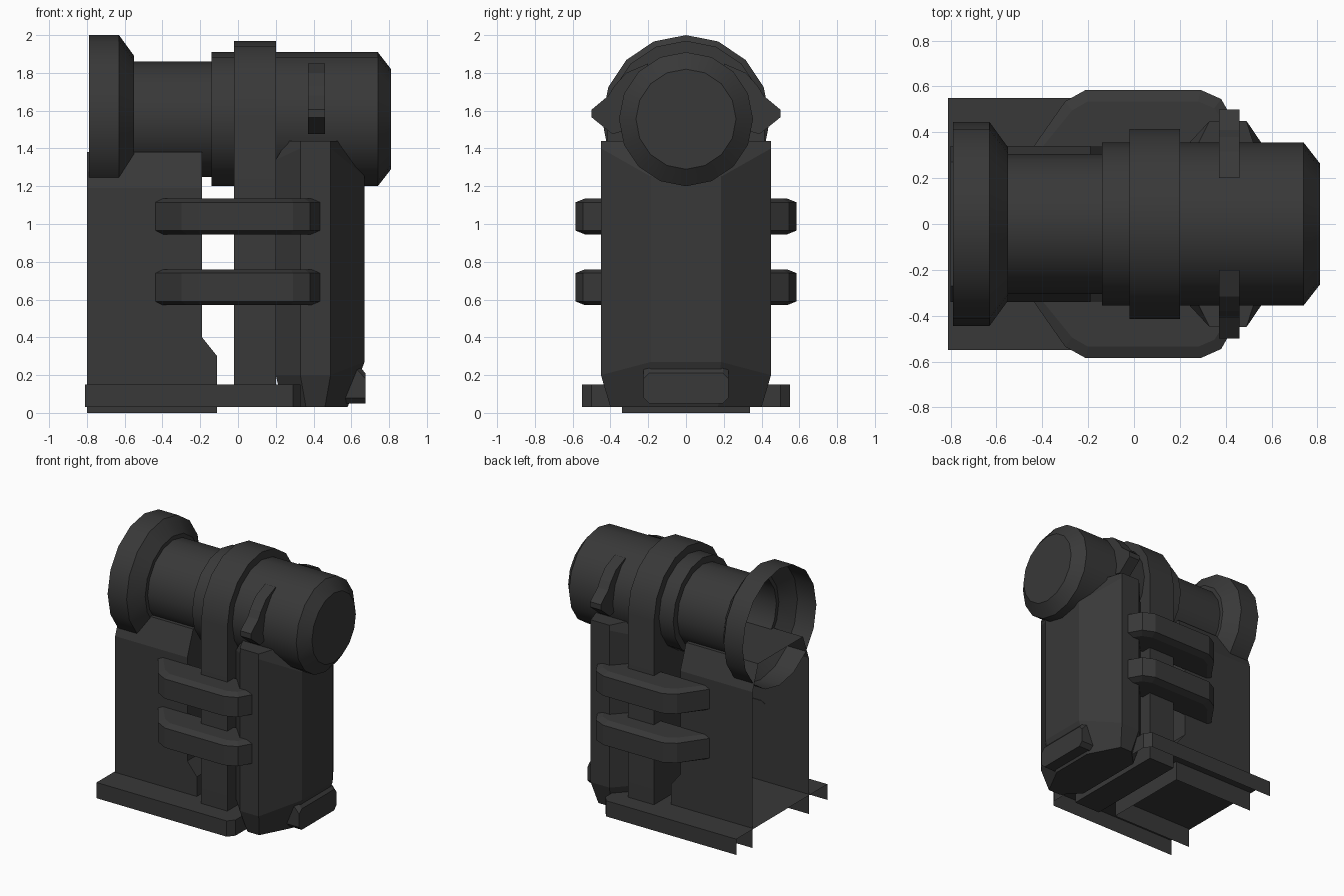
import bpy, bmesh, math

if "Cube" in bpy.data.objects:
    bpy.data.objects.remove(bpy.data.objects["Cube"])

dark = bpy.data.materials.new("dark_grey")
dark.diffuse_color = (0.04, 0.04, 0.04, 1)
dark.use_nodes = True
dark.node_tree.nodes["Principled BSDF"].inputs["Base Color"].default_value = dark.diffuse_color


def loft(name, loops, closed=True, cap_start=True, cap_end=True, smooth=False):
    """Skin a list of equal-length 3D point loops."""
    bm = bmesh.new()
    rows = [[bm.verts.new(p) for p in loop] for loop in loops]
    n = len(rows[0])
    for a, b in zip(rows, rows[1:]):
        for i in range(n if closed else n - 1):
            j = (i + 1) % n
            bm.faces.new((a[i], a[j], b[j], b[i]))
    if cap_start:
        bm.faces.new(rows[0][::-1])
    if cap_end:
        bm.faces.new(rows[-1])
    bmesh.ops.recalc_face_normals(bm, faces=bm.faces[:])
    me = bpy.data.meshes.new(name)
    bm.to_mesh(me)
    bm.free()
    me.materials.append(dark)
    ob = bpy.data.objects.new(name, me)
    bpy.context.collection.objects.link(ob)
    if smooth:
        bpy.ops.object.select_all(action='DESELECT')
        ob.select_set(True)
        bpy.context.view_layer.objects.active = ob
        bpy.ops.object.shade_smooth_by_angle(angle=math.radians(30))
    return ob


AXIS_Z = 1.555


def ring(x, r, n=16):
    return [(x, r * math.sin(2 * math.pi * i / n), AXIS_Z + r * math.cos(2 * math.pi * i / n))
            for i in range(n)]


def mirrored(half):
    """Close a plan outline (x, y, z) across y = 0."""
    return half + [(x, -y, z) for x, y, z in reversed(half)]


# Tube with flared open mouth, stepped body and chamfered closed end
loft("tube", [ring(x, r) for x, r in (
    (-0.79, 0.445), (-0.63, 0.445), (-0.55, 0.335), (-0.55, 0.305),
    (-0.14, 0.305), (-0.14, 0.355), (0.74, 0.355), (0.81, 0.265))],
    cap_start=False, smooth=True)

# Strap arching over the tube and running down to the base
arch = [(0.415 * math.cos(math.pi * i / 8), AXIS_Z + 0.415 * math.sin(math.pi * i / 8))
        for i in range(9)]
strap = [(0.415, 0.03)] + arch + [(-0.415, 0.03)]
loft("strap", [[(x, y, z) for y, z in strap] for x in (-0.02, 0.20)], smooth=True)

# Left box: open at its outer end and underneath, with sloped roof edges
loft("left_box", [[(-0.80, -y, z), (x, -y, z), (x, y, z), (-0.80, y, z)] for x, y, z in (
    (-0.11, 0.34, 0), (-0.11, 0.34, 0.30), (-0.19, 0.34, 0.40),
    (-0.19, 0.34, 1.19), (-0.19, 0.27, 1.38))],
    closed=False, cap_start=False)

# Base plate with hanging skirt, open on the left
base = [(-0.81, -0.55), (0.29, -0.55), (0.33, -0.50), (0.33, 0.50), (0.29, 0.55), (-0.81, 0.55)]
loft("base_plate", [[(x, y, z) for x, y in base] for z in (0.03, 0.15)],
     closed=False, cap_start=False)

# Right housing: faceted plan, tapered foot and bevelled top
loft("right_housing", [mirrored(h) for h in (
    [(0.24, 0.28, 0.03), (0.36, 0.40, 0.03), (0.46, 0.40, 0.03), (0.58, 0.17, 0.03)],
    [(0.20, 0.31, 0.20), (0.33, 0.45, 0.20), (0.49, 0.45, 0.20), (0.67, 0.185, 0.27)],
    [(0.20, 0.31, 1.34), (0.33, 0.45, 1.40), (0.49, 0.45, 1.40), (0.67, 0.185, 1.25)],
    [(0.26, 0.31, 1.44), (0.33, 0.45, 1.44), (0.49, 0.45, 1.44), (0.575, 0.185, 1.44)])])


# Latch block at the foot of the housing
def latch_section(x, w, z0, z1, c=0.03):
    return [(x, y, z) for y, z in (
        (-w + c, z0), (w - c, z0), (w, z0 + c), (w, z1 - c),
        (w - c, z1), (-w + c, z1), (-w, z1 - c), (-w, z0 + c))]


loft("latch", [latch_section(0.50, 0.225, 0.05, 0.26),
               latch_section(0.63, 0.225, 0.05, 0.26),
               latch_section(0.675, 0.225, 0.05, 0.21)])

# Side ribs (two per side) and grip ears (one per side)
rib = [(-0.44, 0.335), (-0.30, 0.535), (-0.21, 0.585), (0.29, 0.585),
       (0.38, 0.545), (0.445, 0.43), (0.445, 0.335)]
rib_inset = [(-0.40, 0.335), (-0.27, 0.495), (-0.20, 0.535), (0.28, 0.535),
             (0.35, 0.505), (0.405, 0.42), (0.405, 0.335)]
ear = [(0.20, 1.85), (0.317, 1.80), (0.38, 1.73), (0.41, 1.68), (0.50, 1.605),
       (0.50, 1.565), (0.39, 1.476), (0.30, 1.50)]
for side, s in (("front", -1), ("back", 1)):
    for level, z in (("lower", 0.57), ("upper", 0.945)):
        loft(f"{side}_{level}_rib", [[(x, s * y, z + dz) for x, y in outline] for outline, dz in (
            (rib_inset, 0), (rib, 0.02), (rib, 0.17), (rib_inset, 0.19))])
    loft(f"{side}_ear", [[(x, s * y, z) for y, z in ear] for x in (0.37, 0.46)])
